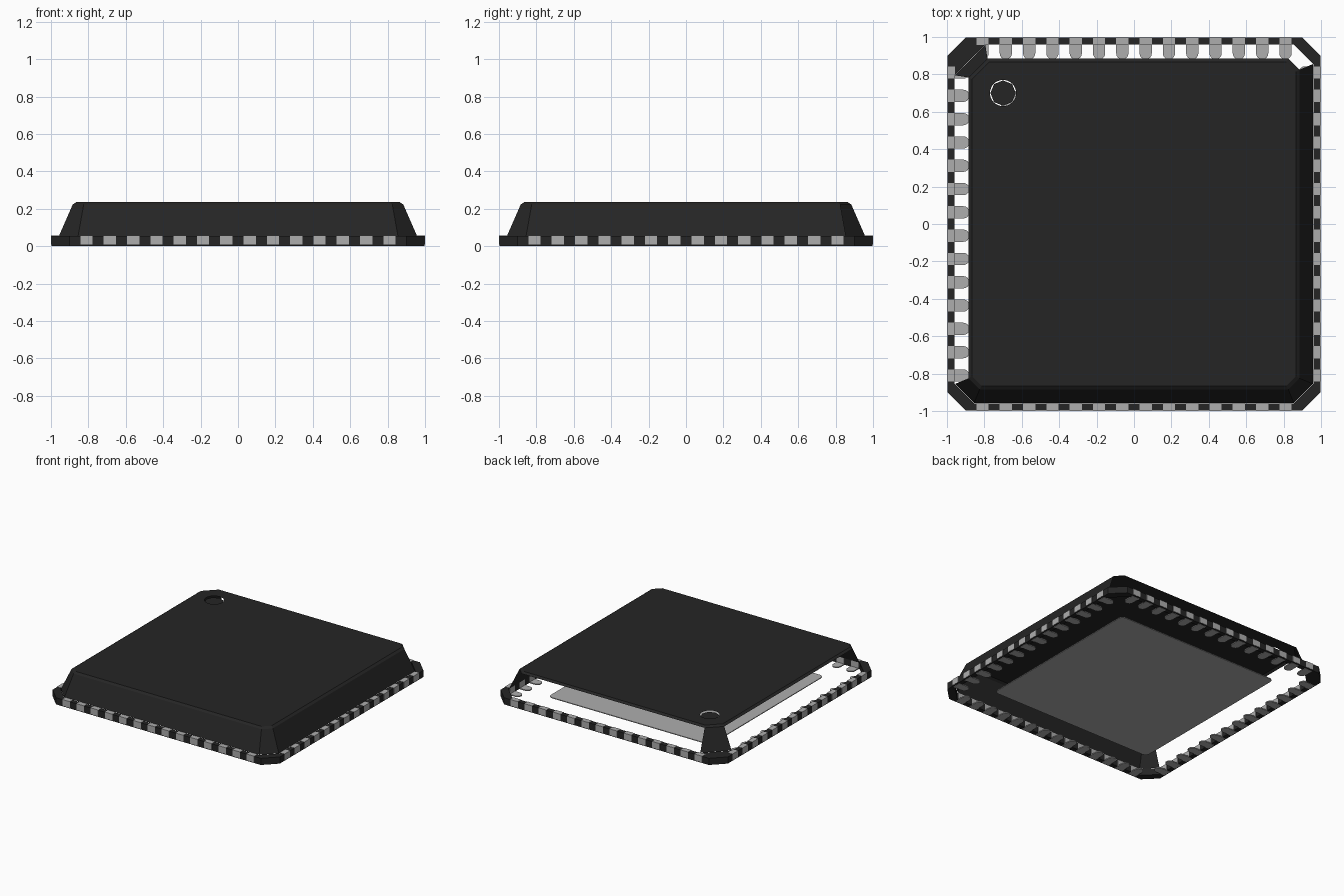
import bpy, bmesh
from math import sin, cos, pi
from mathutils import Matrix, Vector

cube = bpy.data.objects.get("Cube")
if cube:
    bpy.data.objects.remove(cube)


def material(name, value):
    m = bpy.data.materials.new(name)
    m.use_nodes = True
    colour = (value, value, value, 1)
    m.diffuse_color = colour
    m.node_tree.nodes["Principled BSDF"].inputs["Base Color"].default_value = colour
    return m


black = material("black resin", 0.018)
metal = material("grey metal", 0.42)


def finish(name, bm, mat):
    mesh = bpy.data.meshes.new(name)
    bm.to_mesh(mesh)
    bm.free()
    mesh.materials.append(mat)
    ob = bpy.data.objects.new(name, mesh)
    bpy.context.collection.objects.link(ob)
    return ob


def octagon(r, c, marked, z):
    """Square of half size r with corners cut at c; the -x +y corner is cut at marked."""
    return [Vector(p) for p in (
        (-c, -r, z), (c, -r, z), (r, -c, z), (r, c, z),
        (c, r, z), (-marked, r, z), (-r, marked, z), (-r, -c, z))]


def loop(bm, points):
    return [bm.verts.new(p) for p in points]


def bridge(bm, a, b, skip=()):
    n = len(a)
    for i in range(n):
        if i not in skip:
            j = (i + 1) % n
            bm.faces.new((a[i], a[j], b[j], b[i]))


def prism(bm, outline, z0, z1):
    """Closed extrusion of an xy outline."""
    low = loop(bm, [(x, y, z0) for x, y in outline])
    high = loop(bm, [(x, y, z1) for x, y in outline])
    bm.faces.new(low[::-1])
    bm.faces.new(high)
    bridge(bm, low, high)


def circle(x, y, r, n, z):
    return [(x + r * cos(2 * pi * i / n), y + r * sin(2 * pi * i / n), z) for i in range(n)]


# Base rim: closed ring around the package
bm = bmesh.new()
rings = [loop(bm, octagon(*a)) for a in (
    (0.998, 0.9, 0.9, 0.002), (0.998, 0.9, 0.9, 0.055),
    (0.96, 0.855, 0.795, 0.055), (0.96, 0.855, 0.795, 0.002))]
for i in range(4):
    bridge(bm, rings[i], rings[(i + 1) % 4])
finish("base_rim", bm, black)

# Cover shell: open at the back, its right-hand corner and the left side
bm = bmesh.new()
foot = loop(bm, octagon(0.957, 0.855, 0.795, 0.055))
shoulder = loop(bm, octagon(0.884, 0.825, 0.783, 0.222))
edge = loop(bm, octagon(0.866, 0.815, 0.775, 0.235))
bridge(bm, foot, shoulder, skip=(3, 4, 6))
bridge(bm, shoulder, edge)
hole = loop(bm, circle(-0.7, 0.7, 0.07, 32, 0.235))
rim_edges = []
for ring in (edge, hole):
    for i, v in enumerate(ring):
        w = ring[(i + 1) % len(ring)]
        rim_edges.append(bm.edges.get((v, w)) or bm.edges.new((v, w)))
bmesh.ops.triangle_fill(bm, edges=rim_edges, use_beauty=True, normal=(0, 0, 1))
finish("cover_shell", bm, black)

# Sunken marker floor
bm = bmesh.new()
bm.faces.new(loop(bm, circle(-0.7, 0.7, 0.068, 8, 0.225)))
finish("corner_marker", bm, black)

# Thermal pad with rounded corners
bm = bmesh.new()
p, r = 0.712, 0.035
outline = []
for k, (sx, sy) in enumerate(((1, 1), (-1, 1), (-1, -1), (1, -1))):
    for i in range(5):
        a = (k + i / 4) * pi / 2
        outline.append((sx * (p - r) + r * cos(a), sy * (p - r) + r * sin(a)))
prism(bm, outline, 0, 0.006)
finish("thermal_pad", bm, metal)

# Leads: an outer block in the rim and a round-ended foot, on all four sides
half, count, pitch = 0.033, 14, 0.1246
for side, name in enumerate(("front", "right", "back", "left")):
    bm = bmesh.new()
    for i in range(count):
        x = (i - (count - 1) / 2) * pitch
        block = [(x - half, -1), (x + half, -1), (x + half, -0.958), (x - half, -0.958)]
        prism(bm, block, 0.008, 0.057)
        foot_outline = [(x - half, -0.99), (x + half, -0.99)]
        for k in range(9):
            a = pi * k / 8
            foot_outline.append((x + half * cos(a), -0.913 + half * sin(a)))
        prism(bm, foot_outline, 0, 0.008)
    bm.transform(Matrix.Rotation(side * pi / 2, 4, "Z"))
    finish(name + "_leads", bm, metal)
